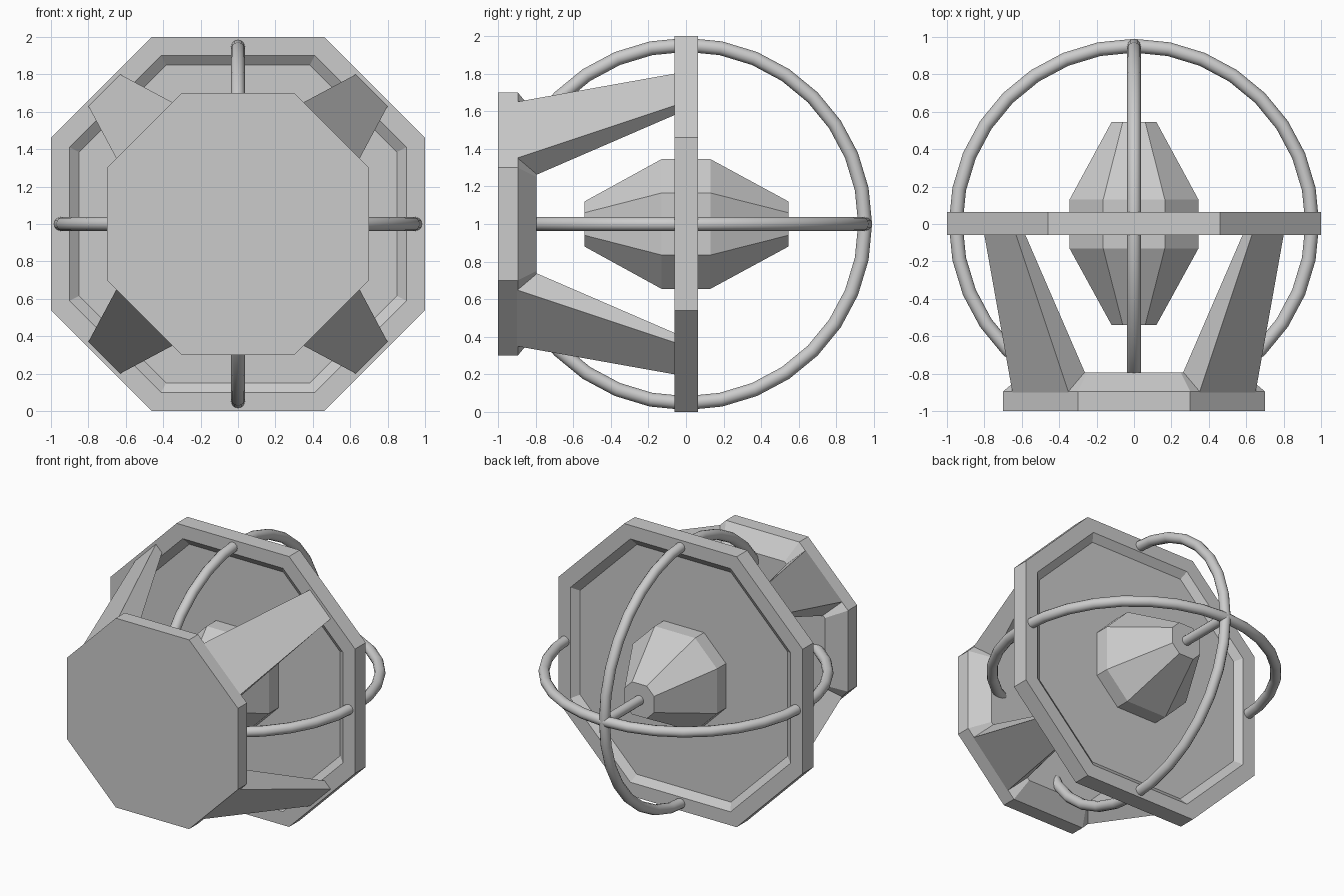
import bpy, bmesh, math
from mathutils import Vector

if "Cube" in bpy.data.objects:
    bpy.data.objects.remove(bpy.data.objects["Cube"], do_unlink=True)

CENTRE = Vector((0, 0, 1))

grey = bpy.data.materials.new("plain grey")
grey.use_nodes = True
grey.diffuse_color = (0.6, 0.6, 0.6, 1)
grey.node_tree.nodes["Principled BSDF"].inputs["Base Color"].default_value = (0.6, 0.6, 0.6, 1)


def loft(name, loops):
    """Closed solid skinned through loops of equal point count."""
    bm = bmesh.new()
    rows = [[bm.verts.new(CENTRE + Vector(p)) for p in loop] for loop in loops]
    n = len(rows[0])
    for a, b in zip(rows, rows[1:]):
        for i in range(n):
            j = (i + 1) % n
            bm.faces.new((a[i], a[j], b[j], b[i]))
    bm.faces.new(rows[0])
    bm.faces.new(rows[-1])
    bmesh.ops.recalc_face_normals(bm, faces=bm.faces)
    mesh = bpy.data.meshes.new(name)
    bm.to_mesh(mesh)
    bm.free()
    obj = bpy.data.objects.new(name, mesh)
    bpy.context.collection.objects.link(obj)
    mesh.materials.append(grey)
    return obj


def octagon(half, flat, y):
    """Octagon facing y: half is its half width, flat half its straight side."""
    quarter = [(half, flat), (flat, half)]
    pts = []
    for _ in range(4):
        pts += [(x, y, z) for x, z in quarter]
        quarter = [(-z, x) for x, z in quarter]
    return pts


def smooth(obj):
    bpy.ops.object.select_all(action="DESELECT")
    obj.select_set(True)
    bpy.context.view_layer.objects.active = obj
    bpy.ops.object.shade_smooth_by_angle(angle=math.radians(50))


# Front base plate with a chamfered back
loft("base_plate", [octagon(0.7, 0.3, -1.0), octagon(0.7, 0.3, -0.895),
                    octagon(0.58, 0.25, -0.795)])

# Frame with a shallow recess on both sides
loft("octagon_frame", [octagon(0.85, 0.385, -0.02), octagon(0.9, 0.41, -0.06),
                       octagon(1.0, 0.46, -0.06), octagon(1.0, 0.46, 0.065),
                       octagon(0.9, 0.41, 0.065), octagon(0.85, 0.385, 0.025)])

# Faceted core passing through the frame
loft("core", [octagon(0.12, 0.06, -0.54), octagon(0.345, 0.165, -0.13),
              octagon(0.345, 0.165, 0.13), octagon(0.12, 0.06, 0.545)])

# Four tapered struts joining base plate and frame
strut_base = [(0.35, -0.9, 0.65), (0.65, -0.9, 0.35), (0.56, -0.8, 0.26), (0.26, -0.8, 0.56)]
strut_tip = [(0.63, -0.06, 0.8), (0.8, -0.06, 0.63), (0.75, -0.06, 0.58), (0.58, -0.06, 0.75)]
for sx, side in ((1, "left"), (-1, "right")):
    for sz, level in ((1, "upper"), (-1, "lower")):
        loft(f"{level}_{side}_strut",
             [[(sx * x, y, sz * z) for x, y, z in loop] for loop in (strut_base, strut_tip)])

# Two crossed hoops
for name, turn in (("horizontal_hoop", (0, 0, 0)), ("vertical_hoop", (0, math.pi / 2, 0))):
    bpy.ops.mesh.primitive_torus_add(major_radius=0.953, minor_radius=0.037, major_segments=32,
                                     minor_segments=12, location=CENTRE, rotation=turn)
    hoop = bpy.context.object
    hoop.name = name
    hoop.data.materials.append(grey)
    smooth(hoop)

# Axle from the base through the core to the hoop crossing
bpy.ops.mesh.primitive_cylinder_add(vertices=12, radius=0.035, depth=1.9, location=CENTRE,
                                    rotation=(math.pi / 2, 0, 0))
axle = bpy.context.object
axle.name = "axle"
axle.data.materials.append(grey)
smooth(axle)
